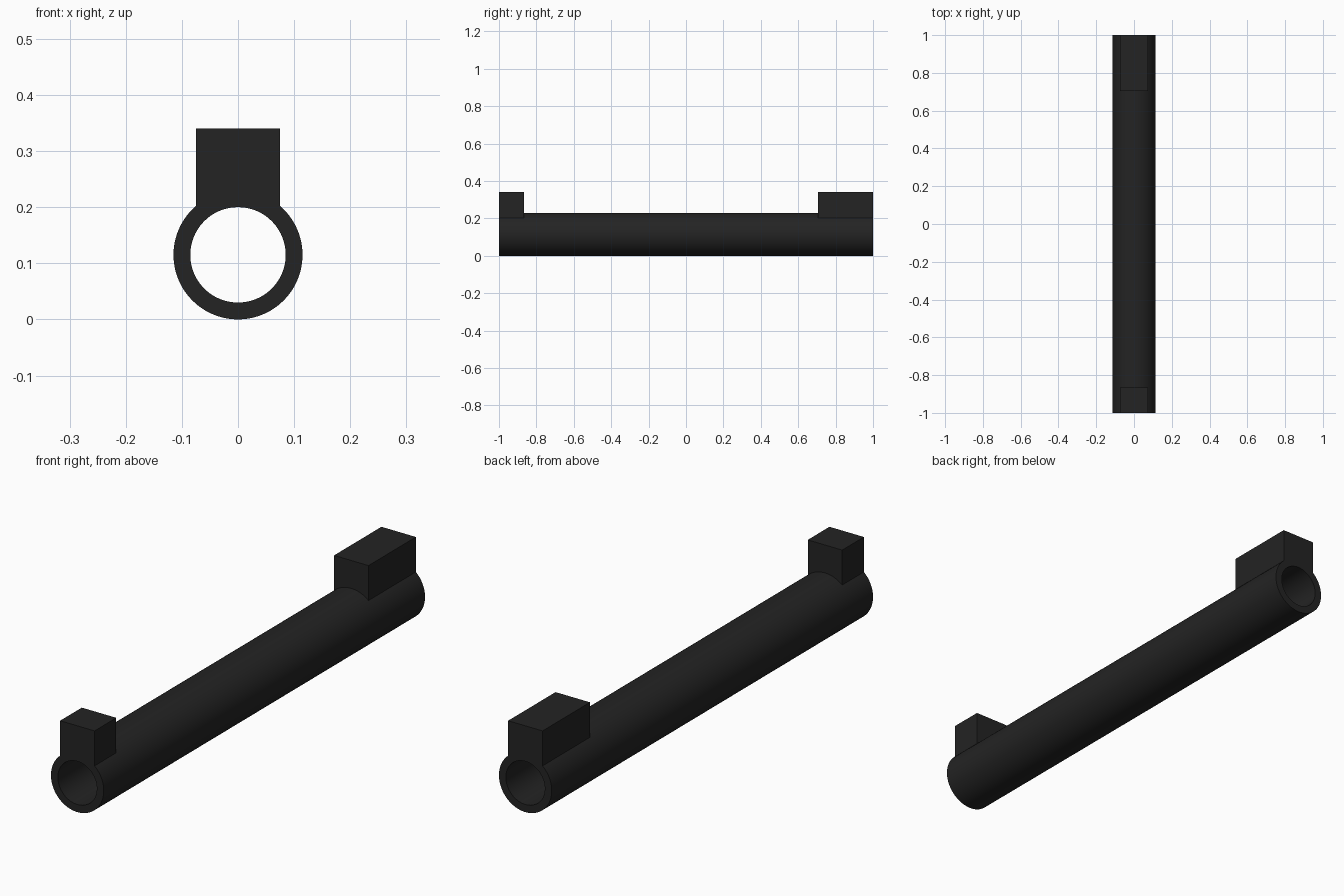
import bpy, bmesh, math

if "Cube" in bpy.data.objects:
    bpy.data.objects.remove(bpy.data.objects["Cube"])

R_OUT, R_IN, CZ, SEG = 0.115, 0.085, 0.115, 96

black = bpy.data.materials.new("matte black")
black.diffuse_color = (0.017, 0.017, 0.017, 1)
black.use_nodes = True
black.node_tree.nodes["Principled BSDF"].inputs["Base Color"].default_value = black.diffuse_color


def finish(name, bm):
    bmesh.ops.recalc_face_normals(bm, faces=bm.faces)
    mesh = bpy.data.meshes.new(name)
    bm.to_mesh(mesh)
    bm.free()
    mesh.materials.append(black)
    obj = bpy.data.objects.new(name, mesh)
    bpy.context.collection.objects.link(obj)
    bpy.ops.object.select_all(action='DESELECT')
    obj.select_set(True)
    bpy.context.view_layer.objects.active = obj
    bpy.ops.object.shade_smooth_by_angle(angle=math.radians(30))
    return obj


def ring(bm, r, y):
    return [bm.verts.new((r * math.cos(2 * math.pi * i / SEG), y,
                          CZ + r * math.sin(2 * math.pi * i / SEG)))
            for i in range(SEG)]


# Hollow tube, open at both ends
bm = bmesh.new()
loops = [ring(bm, r, y) for r, y in
         ((R_OUT, -1), (R_OUT, 1), (R_IN, 1), (R_IN, -1))]
for k in range(4):
    a, b = loops[k], loops[(k + 1) % 4]
    for i in range(SEG):
        j = (i + 1) % SEG
        bm.faces.new((a[i], a[j], b[j], b[i]))
finish("tube", bm)


# Square block whose underside is saddled onto the tube
def block(name, y0, y1, half=0.075, top=0.34, seat=0.1145, steps=16):
    xs = [-half + 2 * half * i / steps for i in range(steps + 1)]
    profile = [(x, CZ + math.sqrt(seat ** 2 - x ** 2)) for x in xs]
    profile += [(half, top), (-half, top)]
    bm = bmesh.new()
    face = bm.faces.new([bm.verts.new((x, y0, z)) for x, z in profile])
    ext = bmesh.ops.extrude_face_region(bm, geom=[face], use_keep_orig=True)
    moved = [v for v in ext["geom"] if isinstance(v, bmesh.types.BMVert)]
    bmesh.ops.translate(bm, verts=moved, vec=(0, y1 - y0, 0))
    finish(name, bm)


block("front_block", -1.0, -0.865)
block("rear_block", 0.705, 1.0)
